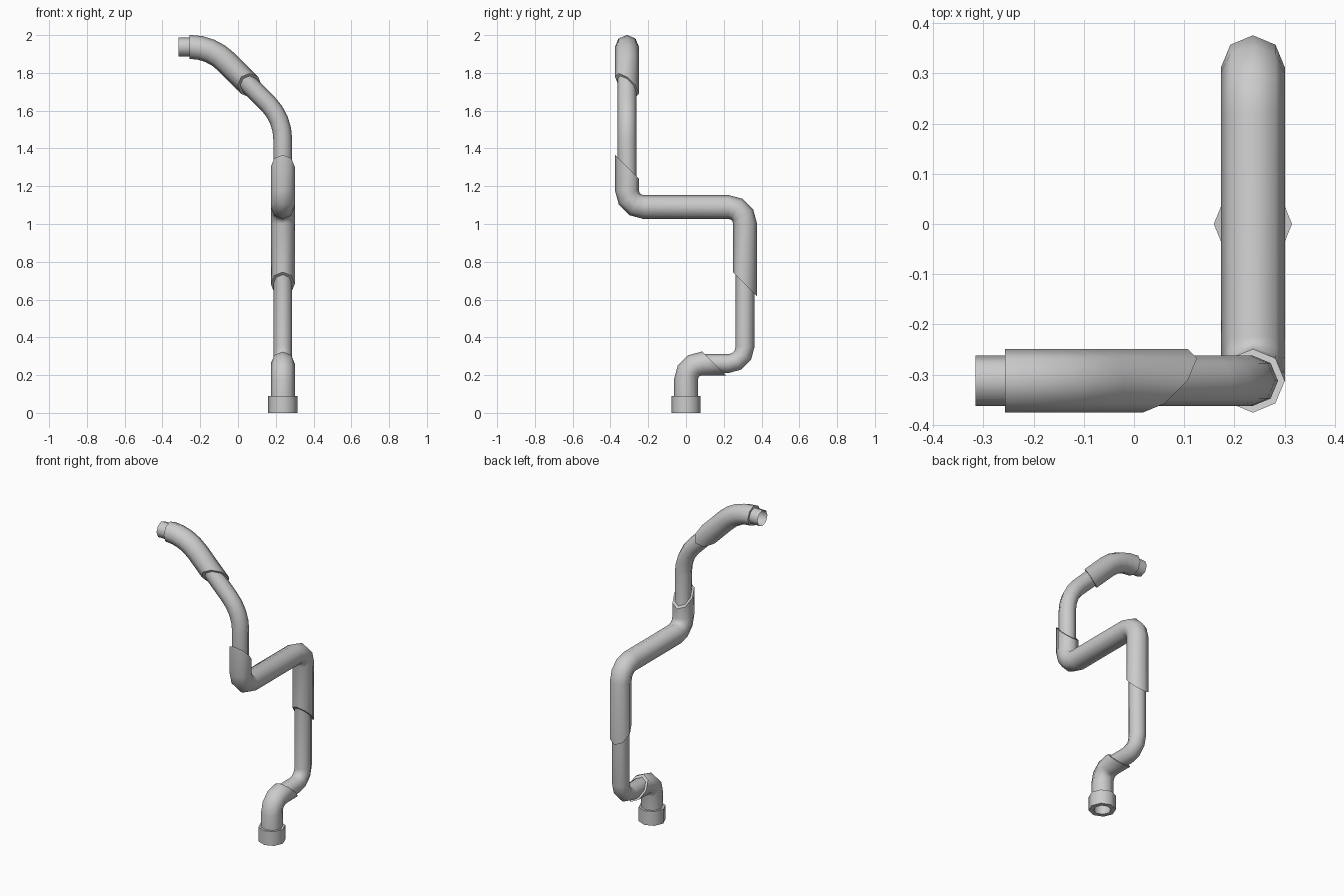
import bpy, bmesh, math
from mathutils import Vector, Matrix

cube = bpy.data.objects.get("Cube")
if cube:
    bpy.data.objects.remove(cube, do_unlink=True)

SIDES = 8
THIN, WIDE, COLLAR = 0.05, 0.0635, 0.078
TIGHT, SWEEP = 0.088, 0.27   # bend radii

metal = bpy.data.materials.new("pale_grey_metal")
metal.use_nodes = True
colour = (0.6, 0.6, 0.6, 1)
metal.diffuse_color = colour
metal.node_tree.nodes["Principled BSDF"].inputs["Base Color"].default_value = colour


def bent_path(points, bends):
    """Centre points and tangents of a polyline with rounded corners."""
    pts = [Vector(p) for p in points]
    path = [(pts[0], (pts[1] - pts[0]).normalized())]
    for a, corner, b, radius in zip(pts, pts[1:], pts[2:], bends):
        d0, d1 = (corner - a).normalized(), (b - corner).normalized()
        turn = d0.angle(d1)
        axis = d0.cross(d1).normalized()
        start = corner - d0 * radius * math.tan(turn / 2)
        centre = start + axis.cross(d0) * radius
        steps = 3 if turn > 1 else 4
        for i in range(steps + 1):
            rot = Matrix.Rotation(turn * i / steps, 3, axis)
            path.append((centre + rot @ (start - centre), rot @ d0))
    path.append((pts[-1], (pts[-1] - pts[-2]).normalized()))
    return path


def tube(name, points, radius, bends=(), cut_start=(0, 0, 0), cut_end=(0, 0, 0), rim=None):
    """Pipe along a path, with optional slanted ends and rims closing in to a smaller pipe."""
    path = bent_path(points, bends)
    stations = [(p, t, radius, (0, 0, 0)) for p, t in path]
    stations[0] = (*path[0], radius, cut_start)
    stations[-1] = (*path[-1], radius, cut_end)
    if rim:
        stations.insert(0, (*path[0], rim, cut_start))
        stations.append((*path[-1], rim, cut_end))
    bm = bmesh.new()
    tangent = path[0][1]
    u = Vector((0, 1, 0)) if abs(tangent.y) < 0.5 else Vector((1, 0, 0))
    rings = []
    for p, t, r, cut in stations:
        u = tangent.rotation_difference(t) @ u
        tangent = t
        v = t.cross(u)
        ring = []
        for k in range(SIDES):
            a = math.tau * k / SIDES
            radial = (u * math.cos(a) + v * math.sin(a)) * r
            ring.append(bm.verts.new(p + radial + t * radial.dot(Vector(cut))))
        rings.append(ring)
    last = len(rings) - 2
    for i, (a, b) in enumerate(zip(rings, rings[1:])):
        for k in range(SIDES):
            n = (k + 1) % SIDES
            face = bm.faces.new((a[k], a[n], b[n], b[k]))
            face.smooth = not (rim and i in (0, last))
    mesh = bpy.data.meshes.new(name)
    bm.to_mesh(mesh)
    bm.free()
    mesh.materials.append(metal)
    obj = bpy.data.objects.new(name, mesh)
    bpy.context.collection.objects.link(obj)
    return obj


# Corners of the pipe run
X, Y = 0.237, 0.3125
foot = (X, 0, 0)
elbow_low = (X, 0, 0.261)
elbow_back = (X, Y, 0.261)
elbow_high = (X, Y, 1.09)
elbow_front = (X, -Y, 1.09)
sweep_low = (X, -Y, 1.559)
sweep_high = (-0.1415, -Y, 1.9375)
mouth = (-0.316, -Y, 1.9375)

# Continuous inner pipe, open at foot and mouth
tube("inner_pipe",
     [foot, elbow_low, elbow_back, elbow_high, elbow_front, sweep_low, sweep_high, mouth],
     THIN, [TIGHT] * 4 + [SWEEP] * 2)

# Collar around the foot
tube("base_collar", [foot, (X, 0, 0.09)], COLLAR, rim=THIN)

# Wider sleeves with slanted ends
tube("lower_sleeve", [(X, 0, 0.05), elbow_low, (X, 0.15, 0.261)], WIDE, [TIGHT * 0.95],
     cut_end=(0, 0, -1), rim=THIN)
tube("middle_sleeve", [(X, Y, 0.682), elbow_high, elbow_front, (X, -Y, 1.303)], WIDE,
     [TIGHT] * 2, cut_start=(0, -1, 0), cut_end=(0, -1, 0), rim=THIN)
tube("upper_sleeve", [(-0.257, -Y, 1.9375), sweep_high, (0.062, -Y, 1.734)], WIDE,
     [SWEEP], cut_end=(0, 1, 0), rim=THIN)
